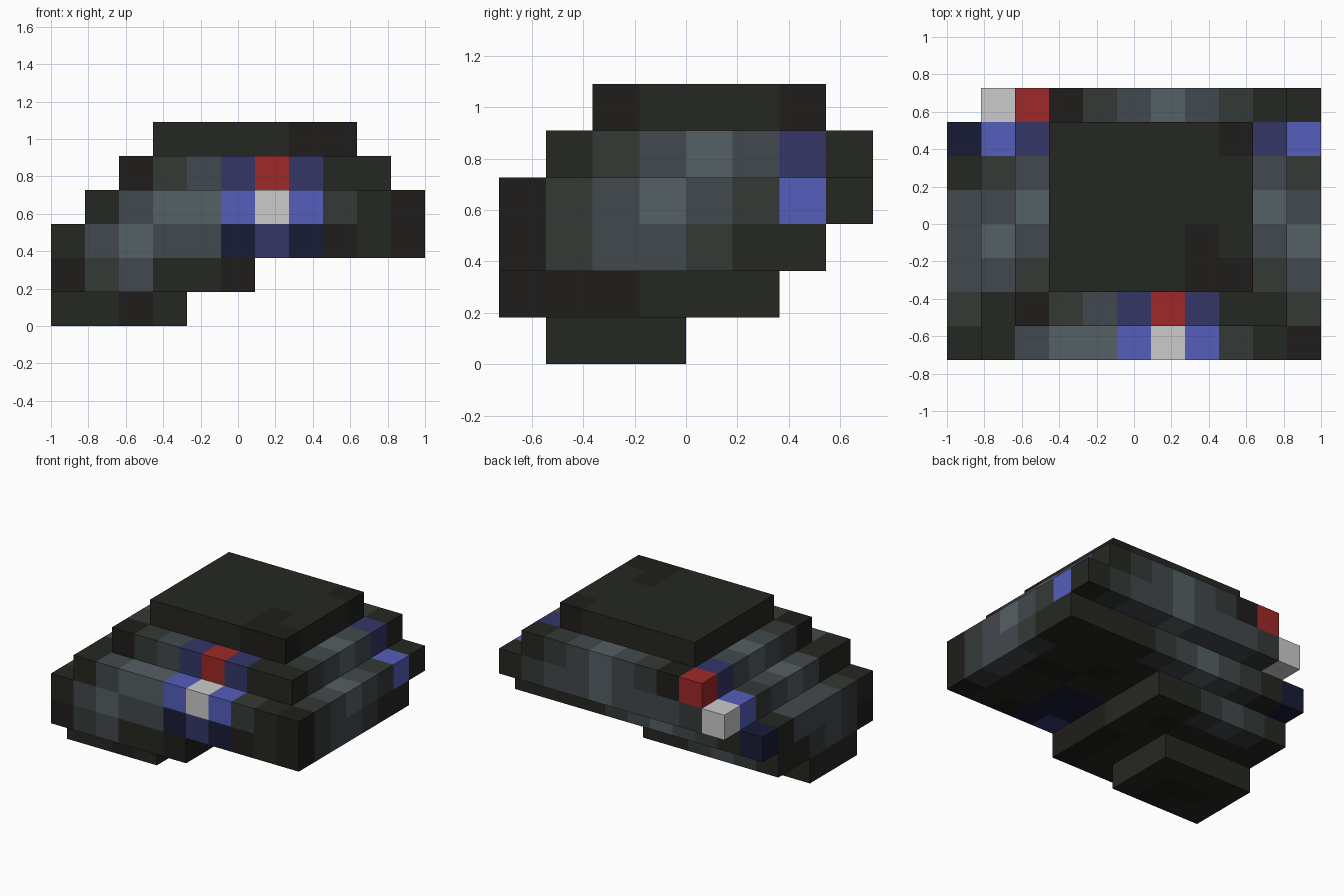
import bpy

if "Cube" in bpy.data.objects:
    bpy.data.objects.remove(bpy.data.objects["Cube"])

U = 2 / 11  # edge of one cube

# Palette: one letter per colour
HEX = dict(k="1b1a17", d="20221d", g="2d322f", s="3a3f43", l="4a5357",
           r="8b2323", w="b4b4b4", b="4a52a3", n="2d2f5a", v="15172f")
NAMES = dict(k="near_black", d="dark", g="dark_grey", s="slate", l="light_slate",
             r="red", w="white", b="blue", n="navy", v="deep_navy")


def make_material(key):
    rgb = [min(1, int(HEX[key][i:i + 2], 16) / 255 * 1.15) for i in (0, 2, 4)]
    mat = bpy.data.materials.new(NAMES[key])
    mat.diffuse_color = [((c + 0.055) / 1.055) ** 2.4 for c in rgb] + [1]
    mat.use_nodes = True
    mat.node_tree.nodes["Principled BSDF"].inputs["Base Color"].default_value = mat.diffuse_color
    return mat


KEYS = list(HEX)
MATS = [make_material(k) for k in KEYS]

# Each tier: name, level, x start, y start, then rim colours of
# front and back (along x) and of left and right (along y)
TIERS = [
    ("foot", 0, 0, 1, "ddkd", "dddd", "ddd", "ddd"),
    ("lower_step", 1, 0, 0, "kgsddk", "dgsgdd", "kgsgdd", "kkkddd"),
    ("wide_base", 2, 0, 0, "dslssvnvkdk", "vdgslsgdddd", "dgsssdv", "kgssgdd"),
    ("brow", 3, 1, 0, "dsllbwbgdk", "wgssslssgd", "ddslsgbw", "kgslsgbd"),
    ("upper_step", 4, 2, 1, "kgsnrndd", "rkgslsgd", "kgslsnr", "dgslsnd"),
    ("crown", 5, 3, 2, "ddddkk", "dddddk", "ddddd", "kdddk"),
]
# Odd-coloured cubes inside a tier: (x, y, level)
PATCH = {(7, 3, 5): "k", (7, 2, 5): "k", (8, 2, 5): "k", (8, 6, 5): "k"}
for px in (6, 7):
    for py in (1, 2):
        PATCH[px, py, 2] = "v"
for cell in [(8, 3, 2), (9, 3, 2), (7, 4, 2), (3, 1, 1), (4, 4, 1), (1, 2, 0), (2, 2, 0)]:
    PATCH[cell] = "k"

# Outward direction and corner offsets of the six cube faces
FACES = [
    ((-1, 0, 0), [(0, 0, 0), (0, 0, 1), (0, 1, 1), (0, 1, 0)]),
    ((1, 0, 0), [(1, 0, 0), (1, 1, 0), (1, 1, 1), (1, 0, 1)]),
    ((0, -1, 0), [(0, 0, 0), (1, 0, 0), (1, 0, 1), (0, 0, 1)]),
    ((0, 1, 0), [(0, 1, 0), (0, 1, 1), (1, 1, 1), (1, 1, 0)]),
    ((0, 0, -1), [(0, 0, 0), (0, 1, 0), (1, 1, 0), (1, 0, 0)]),
    ((0, 0, 1), [(0, 0, 1), (1, 0, 1), (1, 1, 1), (0, 1, 1)]),
]


def build_tier(name, z, x0, y0, front, back, left, right):
    nx, ny = len(front), len(left)
    cells = {}
    for i in range(nx):
        for j in range(ny):
            if j == 0:
                c = front[i]
            elif j == ny - 1:
                c = back[i]
            elif i == 0:
                c = left[j]
            elif i == nx - 1:
                c = right[j]
            else:
                c = "d"
            pos = (x0 + i, y0 + j, z)
            cells[pos] = PATCH.get(pos, c)
    # Back right corner takes the side colour
    cells[(x0 + nx - 1, y0 + ny - 1, z)] = right[-1]

    verts, faces, colours = {}, [], []
    for (x, y, h), c in cells.items():
        for (dx, dy, dz), corners in FACES:
            if (x + dx, y + dy, h + dz) in cells:
                continue
            faces.append([verts.setdefault((x + a, y + b, h + e), len(verts))
                          for a, b, e in corners])
            colours.append(KEYS.index(c))
    mesh = bpy.data.meshes.new(name)
    mesh.from_pydata([((x - 5.5) * U, (y - 4) * U, h * U) for x, y, h in verts], [], faces)
    for m in MATS:
        mesh.materials.append(m)
    for poly, c in zip(mesh.polygons, colours):
        poly.material_index = c
    bpy.context.collection.objects.link(bpy.data.objects.new(name, mesh))


for tier in TIERS:
    build_tier(*tier)
